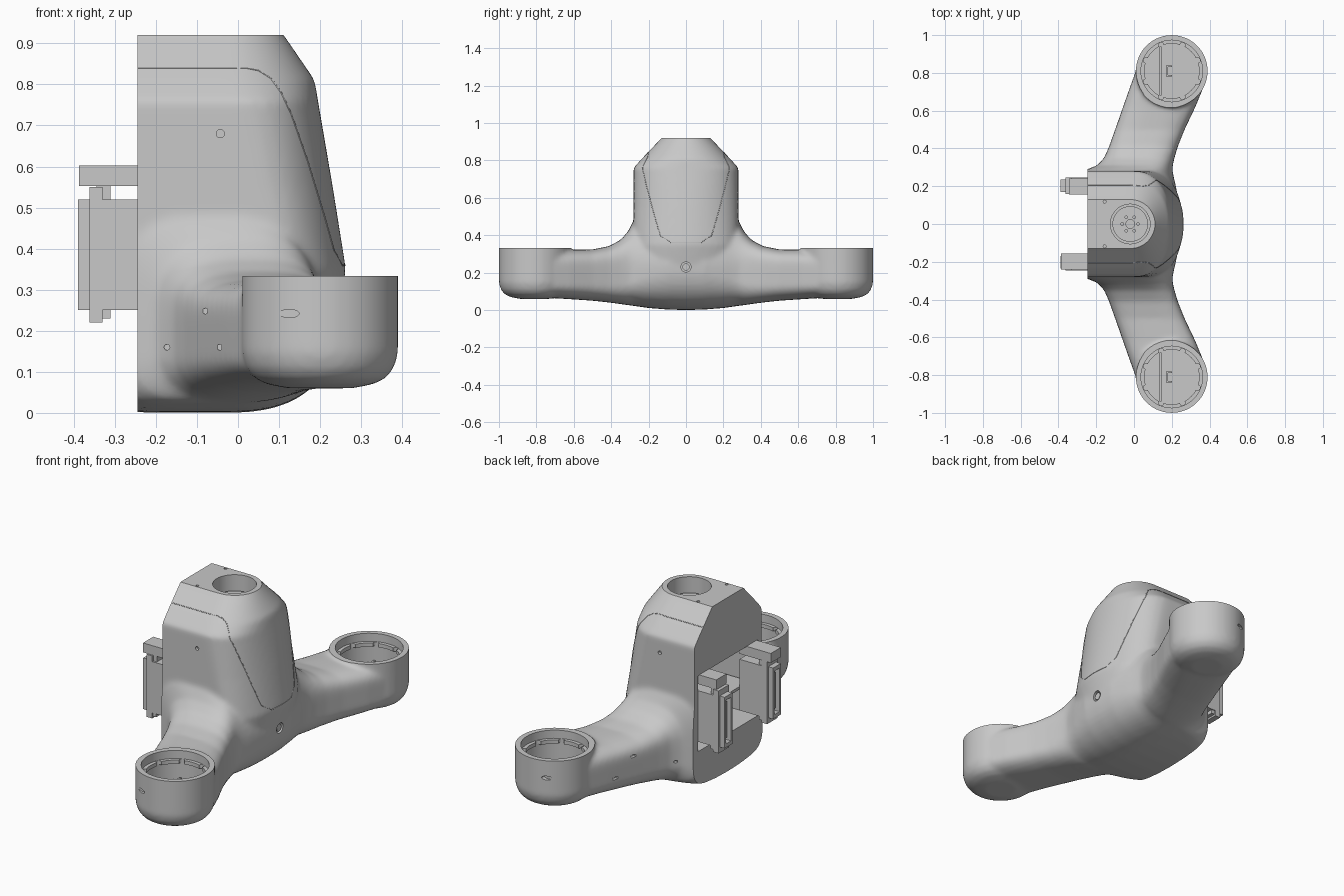
import bpy, bmesh, math
from mathutils import Vector, Matrix

old = bpy.data.objects.get("Cube")
if old:
    bpy.data.objects.remove(old, do_unlink=True)

GREY = bpy.data.materials.new("plain grey")
GREY.use_nodes = True
GREY.diffuse_color = (.58, .58, .58, 1)
GREY.node_tree.nodes["Principled BSDF"].inputs["Base Color"].default_value = (.58, .58, .58, 1)


def finish(name, bm):
    bmesh.ops.recalc_face_normals(bm, faces=bm.faces)
    me = bpy.data.meshes.new(name)
    bm.to_mesh(me)
    bm.free()
    me.materials.append(GREY)
    ob = bpy.data.objects.new(name, me)
    bpy.context.collection.objects.link(ob)
    return ob


def activate(ob):
    bpy.ops.object.select_all(action='DESELECT')
    ob.select_set(True)
    bpy.context.view_layer.objects.active = ob


def smooth(ob):
    activate(ob)
    bpy.ops.object.shade_smooth_by_angle(angle=math.radians(35))


def loft(name, rings):
    bm = bmesh.new()
    rows = [[bm.verts.new(p) for p in r] for r in rings]
    for a, b in zip(rows, rows[1:]):
        for i in range(len(a)):
            j = (i + 1) % len(a)
            bm.faces.new((a[i], a[j], b[j], b[i]))
    bm.faces.new(rows[0])
    bm.faces.new(rows[-1])
    return finish(name, bm)


def box(name, x, y, z):
    bm = bmesh.new()
    bmesh.ops.create_cube(bm, size=1)
    for v in bm.verts:
        v.co = [(lo + hi) / 2 + c * (hi - lo) for c, (lo, hi) in zip(v.co, (x, y, z))]
    return finish(name, bm)


def cyl(name, centre, r, depth, axis='Z', segs=48, stretch=1):
    bm = bmesh.new()
    bmesh.ops.create_cone(bm, cap_ends=True, segments=segs, radius1=r, radius2=r, depth=depth)
    rot = {'Z': Matrix(), 'X': Matrix.Rotation(math.pi / 2, 4, 'Y'),
           'Y': Matrix.Rotation(math.pi / 2, 4, 'X')}[axis]
    bm.transform(Matrix.Translation(centre) @ Matrix.Diagonal((stretch, 1, 1, 1)) @ rot)
    return finish(name, bm)


def cut(ob, tool):
    m = ob.modifiers.new("cut", 'BOOLEAN')
    m.operation, m.solver, m.object = 'DIFFERENCE', 'MANIFOLD', tool
    activate(ob)
    bpy.ops.object.modifier_apply(modifier=m.name)
    bpy.data.objects.remove(tool, do_unlink=True)


def power(c, n):
    return math.copysign(abs(c) ** (2 / n), c)


# Torso: plan outlines with a flat back and rounded front, stacked in height
def torso_ring(z, w, xs, xf, n):
    arc = [math.pi * (i / 28 - 0.5) for i in range(29)]
    front = [(xs + (xf - xs) * power(math.cos(a), n), w * power(math.sin(a), n), z) for a in arc]
    return [(-0.32, -w, z)] + front + [(-0.32, w, z)]


torso = loft("shell", [torso_ring(*r) for r in (
    (.1, .2, 0, .17, 2), (.16, .26, .06, .215, 2), (.25, .28, .1, .247, 2),
    (.35, .28, .11, .263, 1.9), (.55, .28, .055, .231, 2), (.76, .28, 0, .195, 2.2),
    (.81, .235, -.01, .187, 2.1), (.92, .13, -.02, .112, 2), (1, .06, -.02, .05, 2))])

# Arms and chin: y, x range, z range, lower rounding height, back and upper front squareness
ARM = ((0, -.33, .246, 0, .5, .25, 9, 2), (.1, -.33, .242, .003, .5, .24, 9, 2),
       (.2, -.31, .222, .011, .5, .21, 8, 2), (.25, -.29, .21, .018, .5, .19, 6, 2),
       (.285, -.26, .204, .023, .47, .17, 4, 2.2), (.31, -.195, .205, .026, .42, .16, 3, 2.5),
       (.35, -.158, .214, .032, .375, .15, 3, 2.8), (.41, -.132, .232, .04, .342, .145, 3, 3),
       (.5, -.1, .268, .05, .324, .145, 3, 3), (.62, -.058, .325, .058, .322, .145, 3, 3),
       (.7, -.03, .358, .063, .325, .145, 3, 3), (.81, .01, .388, .066, .325, .145, 3, 3))


def arm_ring(y, x0, x1, z0, z1, low, back, front):
    ring = []
    cx, high = max((x0 + x1) / 2, -.03), max(low, .23)
    for i in range(48):
        c, s = math.cos(math.tau * i / 48), math.sin(math.tau * i / 48)
        if s < 0:
            n = max(back - .5, 2.5) if c < 0 else 2.5
            z = low + (low - z0) * power(s, n)
        else:
            n = back if c < 0 else front
            z = high + (z1 - high) * power(s, n)
        ring.append((cx + (x1 - cx if c > 0 else cx - x0) * power(c, n), y, z))
    return ring


parts = [torso, loft("arms", [arm_ring(-r[0], *r[1:]) for r in ARM[:0:-1]]
                     + [arm_ring(*r) for r in ARM])]
CUP_X, CUP_Y = .2, .81
for s in (-1, 1):
    parts.append(loft("cup", [
        [(CUP_X + r * math.cos(math.tau * i / 64), s * CUP_Y + r * math.sin(math.tau * i / 64), z)
         for i in range(64)]
        for z, r in ((.06, .08), (.07, .13), (.085, .16), (.11, .18), (.145, .19), (.4, .19))]))

# Blend everything into one soft shell
activate(torso)
for p in parts:
    p.select_set(True)
bpy.ops.object.join()
m = torso.modifiers.new("blend", 'REMESH')
m.mode, m.voxel_size = 'VOXEL', .012
m2 = torso.modifiers.new("soften", 'SMOOTH')
m2.factor, m2.iterations = .5, 6
for name in ("blend", "soften"):
    bpy.ops.object.modifier_apply(modifier=name)


def surface(start, direction):
    hit, loc, _, _ = torso.ray_cast(Vector(start), Vector(direction))
    return loc if hit else None


# Cover seam: down one side of the shell, across the chest, up the other
path = [(-.243, .84), (.02, .84), (.05, .834), (.08, .815), (.105, .78), (.13, .727),
        (.17, .612), (.21, .48), (.238, .38)]
flank = [(x0 + (x1 - x0) * k / 6, z0 + (z1 - z0) * k / 6)
         for (x0, z0), (x1, z1) in zip(path, path[1:]) for k in range(6)]
right = [surface((x, -.45, z), (0, 1, 0)) for x, z in flank]
left = [surface((x, .45, z), (0, -1, 0)) for x, z in reversed(flank)]
chest = [surface((1, k * .02, .36), (-1, 0, 0)) for k in range(-4, 5)]
pts = [p for p in right + chest + left if p]
cu = bpy.data.curves.new("cover_seam", 'CURVE')
cu.dimensions, cu.bevel_depth, cu.bevel_resolution = '3D', .002, 1
sp = cu.splines.new('POLY')
sp.points.add(len(pts) - 1)
for q, p in zip(sp.points, pts):
    q.co = (*p, 1)
cu.materials.append(GREY)
bpy.context.collection.objects.link(bpy.data.objects.new("cover_seam", cu))

# Small screw holes, found on the surface before cutting
holes = [(surface((x, s * 2, z), (0, -s, 0)), r) for s in (-1, 1) for x, z, r in
         ((-.043, .68, .01), (-.08, .248, .007), (-.173, .16, .007), (-.045, .16, .007))]

# Crisp flat back, top and cup rims
cut(torso, box("tool", (-1, -.245), (-2, 2), (-1, 2)))
cut(torso, box("tool", (-1, 1), (-1, 1), (.92, 2)))
for s in (-1, 1):
    cut(torso, box("tool", (-1, 1), sorted((s * .6, s * 1.2)), (.333, .6)))
    cut(torso, cyl("tool", (CUP_X, s * CUP_Y, .35), .163, .44))
    cut(torso, cyl("tool", (.125, s * .985, .242), .01, .03, 'Y', 24, 2.4))
    cut(torso, cyl("tool", (-.155, s * .118, .92), .008, .03, 'Z', 12))
for p, r in holes:
    if p:
        cut(torso, cyl("tool", p, r, .03, 'Y', 16))

# Rear opening, neck well and chest screw hole
cut(torso, box("tool", (-.4, .04), (-.25, .25), (.2, .6)))
cut(torso, cyl("tool", (-.02, 0, .95), .105, .36))
cut(torso, cyl("tool", (.26, 0, .23), .027, .08, 'X', 24))
smooth(torso)
smooth(cyl("chest_screw", (.225, 0, .23), .019, .03, 'X', 24))

# Neck flange with a ring of bolt holes
flange = cyl("neck_flange", (-.02, 0, .8), .094, .08)
for i in range(6):
    a = math.tau * i / 6
    cut(flange, cyl("tool", (-.02 + .042 * math.cos(a), .042 * math.sin(a), .84), .007, .04, 'Z', 12))
cut(flange, cyl("tool", (-.02, 0, .84), .023, .04, 'Z', 24))
smooth(flange)

# Cup interiors: notched ledge, rib and clip
for s, side in ((-1, "right"), (1, "left")):
    ledge = cyl(side + "_cup_ledge", (CUP_X, s * CUP_Y, .28), .166, .02, 'Z', 64)
    cut(ledge, cyl("tool", (CUP_X, s * CUP_Y, .28), .145, .1, 'Z', 64))
    for i in range(8):
        a = math.tau * (i + .5) / 8
        cut(ledge, cyl("tool", (CUP_X + .148 * math.cos(a), s * CUP_Y + .148 * math.sin(a), .28),
                       .014, .1, 'Z', 16))
    smooth(ledge)
    y = s * CUP_Y
    box(side + "_cup_rib", (.135, .145), (y - .13, y + .13), (.12, .2))
    box(side + "_cup_clip_back", (.17, .18), (y - .03, y + .03), (.12, .24))
    for e in (-1, 1):
        box(side + "_cup_clip_end", (.18, .2), (y + e * .025 - .005, y + e * .025 + .005), (.12, .24))

# Circuit board inside the rear opening
board = box("circuit_board", (-.2, .03), (-.24, .24), (.36, .375))
for x in (-.16, -.1, -.04):
    for y in (-.1, 0, .1):
        cut(board, cyl("tool", (x, y, .37), .012, .1, 'Z', 16))

# Rear connectors: hollow shroud, flange and mounting block
for s, side in ((-1, "right"), (1, "left")):
    ys = lambda a, b: sorted((s * a, s * b))
    shroud = box(side + "_connector_shroud", (-.39, -.3), ys(.17, .235), (.25, .52))
    cut(shroud, box("tool", (-.45, -.33), ys(.182, .223), (.27, .5)))
    box(side + "_connector_pins", (-.375, -.32), ys(.194, .211), (.29, .48))
    box(side + "_connector_flange", (-.362, -.33), ys(.16, .245), (.22, .55))
    box(side + "_connector_block", (-.33, -.2), ys(.16, .245), (.25, .52))
    box(side + "_connector_foot", (-.345, -.31), ys(.165, .24), (.23, .26))
    reach = -.387 if s < 0 else -.345
    box(side + "_bracket_arm", (reach, -.2), ys(.155, .24), (.552, .602))
    box(side + "_bracket_hook", (-.345, -.31), ys(.165, .235), (.52, .56))
